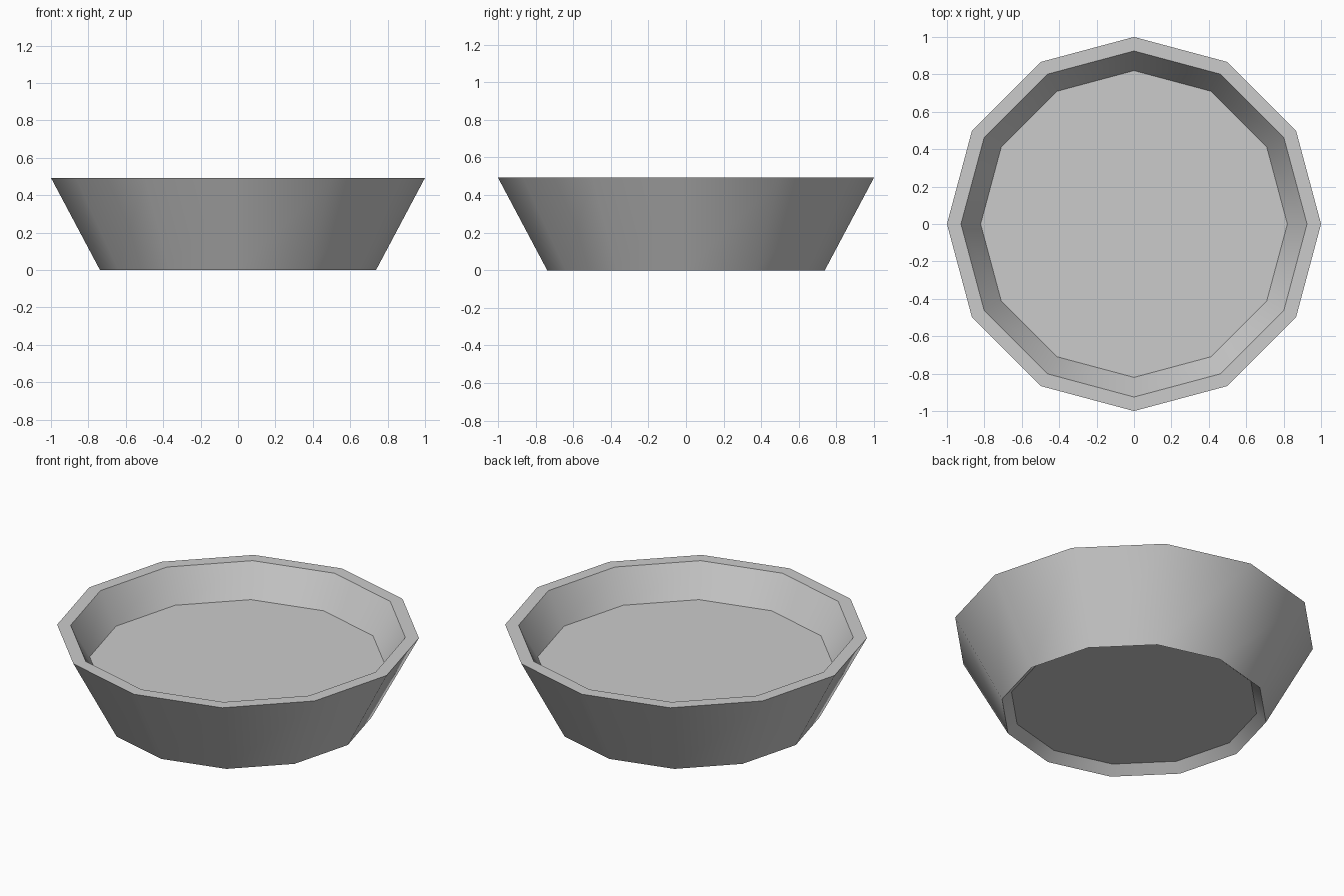
import bpy
import bmesh
import math

SIDES = 12

cube = bpy.data.objects.get("Cube")
if cube:
    bpy.data.objects.remove(cube, do_unlink=True)

# Single clay-grey colour
grey = bpy.data.materials.new("grey")
grey.use_nodes = True
colour = (0.6, 0.6, 0.6, 1)
grey.diffuse_color = colour
grey.node_tree.nodes["Principled BSDF"].inputs["Base Color"].default_value = colour


def lathe(name, profile):
    """Spin a (radius, height) profile into a closed faceted body."""
    bm = bmesh.new()
    rings = []
    for radius, z in profile:
        angles = [2 * math.pi * i / SIDES for i in range(SIDES)]
        rings.append([bm.verts.new((radius * math.cos(a), radius * math.sin(a), z))
                      for a in angles])
    for low, high in zip(rings, rings[1:]):
        for i in range(SIDES):
            j = (i + 1) % SIDES
            bm.faces.new((low[i], low[j], high[j], high[i]))
    bm.faces.new(rings[0][::-1])
    bm.faces.new(rings[-1])
    bmesh.ops.recalc_face_normals(bm, faces=bm.faces)
    mesh = bpy.data.meshes.new(name)
    bm.to_mesh(mesh)
    bm.free()
    mesh.materials.append(grey)
    obj = bpy.data.objects.new(name, mesh)
    bpy.context.collection.objects.link(obj)
    return obj


# Recessed underside, foot, flared wall, flat rim, inner wall, dish floor
bowl = lathe("bowl", [(0.685, 0.05), (0.738, 0), (1, 0.493),
                      (0.925, 0.493), (0.82, 0.305)])

# Soften the wall facets while keeping the rims crisp
bpy.ops.object.select_all(action="DESELECT")
bowl.select_set(True)
bpy.context.view_layer.objects.active = bowl
bpy.ops.object.shade_smooth_by_angle(angle=math.radians(32))
